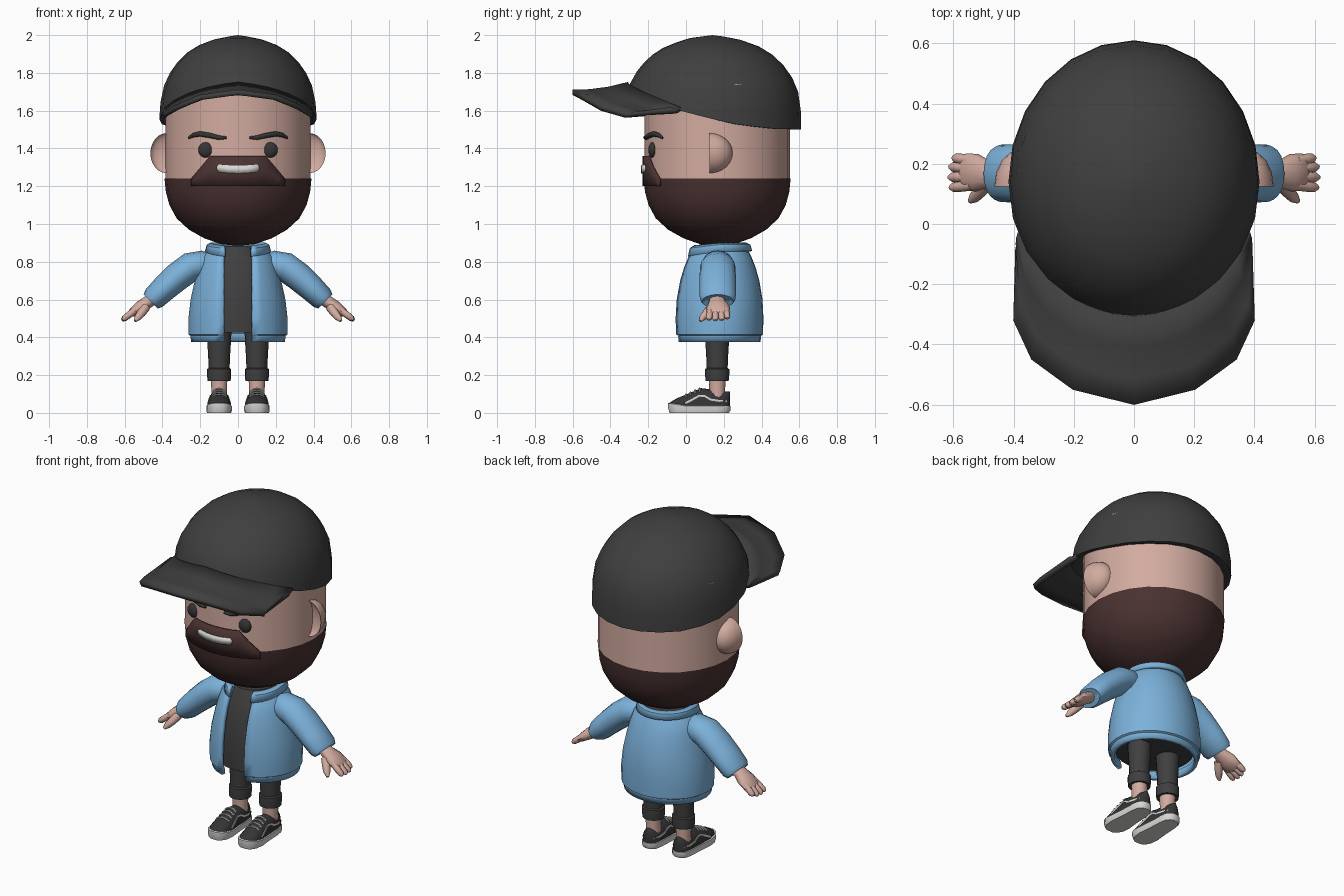
import bpy, bmesh, math
from mathutils import Vector

if "Cube" in bpy.data.objects:
    bpy.data.objects.remove(bpy.data.objects["Cube"])


def material(name, rgb):
    m = bpy.data.materials.new(name)
    m.diffuse_color = (*rgb, 1)
    m.use_nodes = True
    m.node_tree.nodes["Principled BSDF"].inputs["Base Color"].default_value = m.diffuse_color
    return m


CHARCOAL = material("charcoal cloth", (0.05, 0.05, 0.05))
BLACK = material("soft black", (0.035, 0.035, 0.036))
SKIN = material("skin", (0.65, 0.41, 0.35))
BROWN = material("dark brown hair", (0.068, 0.032, 0.031))
BLUE = material("jacket blue", (0.20, 0.44, 0.70))
WHITE = material("off white", (0.68, 0.68, 0.66))


def interp(x, pts):
    """Piecewise linear lookup in a list of (x, value)."""
    if x <= pts[0][0]:
        return pts[0][1]
    for (a, va), (b, vb) in zip(pts, pts[1:]):
        if x <= b:
            return va + (vb - va) * (x - a) / (b - a)
    return pts[-1][1]


def loft(name, rows, mat, closed=True, caps=True, thick=0, angle=40):
    """Skin a list of point rows with quads."""
    bm = bmesh.new()
    vs = [[bm.verts.new(p) for p in row] for row in rows]
    n = len(rows[0])
    for r0, r1 in zip(vs, vs[1:]):
        for i in range(n if closed else n - 1):
            j = (i + 1) % n
            bm.faces.new((r0[i], r0[j], r1[j], r1[i]))
    if closed and caps:
        bm.faces.new(vs[0])
        bm.faces.new(vs[-1])
    bmesh.ops.remove_doubles(bm, verts=bm.verts[:], dist=0.0002)
    bmesh.ops.recalc_face_normals(bm, faces=bm.faces[:])
    me = bpy.data.meshes.new(name)
    bm.to_mesh(me)
    bm.free()
    me.materials.append(mat)
    me.shade_smooth()
    me.set_sharp_from_angle(angle=math.radians(angle))
    ob = bpy.data.objects.new(name, me)
    bpy.context.collection.objects.link(ob)
    if thick:
        mod = ob.modifiers.new("thickness", 'SOLIDIFY')
        mod.thickness = thick
        mod.offset = 0
    return ob


def ring(rx, ry, cy, z, n=24, cx=0):
    return [(cx + rx * math.sin(2 * math.pi * i / n), cy - ry * math.cos(2 * math.pi * i / n), z)
            for i in range(n)]


def tube(name, pts, radii, mat, side=(0, 1, 0), n=10):
    """Tube along a path; radii are numbers or (along side, across) pairs."""
    pts = [Vector(p) for p in pts]
    rows = []
    for i, p in enumerate(pts):
        t = (pts[min(i + 1, len(pts) - 1)] - pts[max(i - 1, 0)]).normalized()
        c = t.cross(Vector(side)).normalized()
        b = c.cross(t)
        ra, rb = radii[i] if isinstance(radii[i], tuple) else (radii[i], radii[i])
        rows.append([p + b * ra * math.cos(k * 2 * math.pi / n) + c * rb * math.sin(k * 2 * math.pi / n)
                     for k in range(n)])
    return loft(name, rows, mat, angle=50)


def ball(name, centre, size, mat, shape=lambda p: p, u=16, v=12):
    rows = []
    for j in range(v + 1):
        t = math.pi * j / v
        rows.append([Vector(centre) + Vector(shape((size[0] * math.sin(t) * math.cos(2 * math.pi * i / u),
                     size[1] * math.sin(t) * math.sin(2 * math.pi * i / u),
                     size[2] * math.cos(t)))) for i in range(u)])
    return loft(name, rows, mat, caps=False, angle=60)


HY = 0.165  # shared body axis


def wrap(x, z, r):
    """Point on the front of the head column."""
    return (x, HY - math.sqrt(r * r - x * x), z)


# Head column and bearded jaw
loft("head", [ring(0.385, 0.385, HY, z) for z in (1.2, 1.45, 1.74)], SKIN)
jaw = [(0.885, 0.0), (0.893, 0.09), (0.925, 0.18), (0.97, 0.26), (1.03, 0.325),
       (1.1, 0.363), (1.17, 0.382), (1.24, 0.389)]
loft("beard", [ring(r, r, HY, z) for z, r in jaw], BROWN, caps=False)
top = [(-0.245, 1.24), (-0.145, 1.36), (0.145, 1.36), (0.245, 1.24)]
xs = [-0.245, -0.215, -0.18, -0.145, -0.1, -0.05, 0, 0.05, 0.1, 0.145, 0.18, 0.215, 0.245]
loft("moustache", [[wrap(x, 1.20 + (interp(x, top) - 1.20) * f, 0.39) for x in xs]
                   for f in (0, 0.5, 1)], BROWN, closed=False, thick=0.012)
mouth = [(-0.112, 0.008), (-0.1, 0.02), (0, 0.021), (0.1, 0.02), (0.112, 0.008)]
loft("teeth", [[wrap(x, 1.289 + 0.6 * x * x + s * interp(x, mouth), 0.399)
                for x in (-0.112, -0.1, -0.05, 0, 0.05, 0.1, 0.112)] for s in (-1, 1)],
     WHITE, closed=False, thick=0.008)

# Cap crown
CY = 0.14
rim_line = [(-0.33, 1.68), (-0.05, 1.605), (0.1, 1.565), (0.25, 1.53), (0.45, 1.505), (0.61, 1.5)]
crown = [(1.5, 1.0), (1.6, 0.995), (1.7, 0.965), (1.77, 0.905), (1.83, 0.82), (1.88, 0.72),
         (1.92, 0.61), (1.95, 0.48), (1.985, 0.25), (2.0, 0.0)]


def rim(a):
    return interp(CY - 0.47 * math.cos(a), rim_line)


def crown_row(f, inset=1, lift=0):
    row = []
    for i in range(24):
        a = 2 * math.pi * i / 24
        z = rim(a) + (2 - rim(a)) * f
        r = interp(z, crown) * inset
        row.append((0.418 * r * math.sin(a), CY - 0.47 * r * math.cos(a), z + lift))
    return row


loft("cap_crown", [crown_row(0, 0.8, 0.03), crown_row(0, 0.95)] +
     [crown_row(f) for f in (0, 0.2, 0.4, 0.55, 0.68, 0.79, 0.88, 0.95, 0.985, 1)], CHARCOAL, caps=False)

# Cap brim, drooping at the sides
bx = [(0, 0), (0.33, 0.2), (0.6, 0.335), (0.8, 0.395), (1, 0.392)]
by = [(0, -0.6), (0.33, -0.55), (0.6, -0.45), (0.8, -0.32), (1, -0.08)]
bz = [(0, 1.697), (0.33, 1.67), (0.6, 1.612), (0.8, 1.575), (1, 1.605)]
brim = []
for f in (0, 0.35, 0.7, 1):
    row = []
    for u in (-1, -0.8, -0.6, -0.45, -0.33, -0.16, 0, 0.16, 0.33, 0.45, 0.6, 0.8, 1):
        a, w = math.radians(68) * u, abs(u)
        inner = Vector((0.405 * math.sin(a), CY - 0.445 * math.cos(a), rim(a) + 0.05 * (1 - w) + 0.008))
        outer = Vector((math.copysign(interp(w, bx), u), interp(w, by), interp(w, bz)))
        row.append(inner.lerp(outer, f) - Vector((0, 0, 0.012 * math.sin(math.pi * f))))
    brim.append(row)
loft("cap_brim", brim, CHARCOAL, closed=False, thick=0.028)

# Jacket shell with a front opening
coat = [(0.377, 0.238, 0.212), (0.415, 0.243, 0.216), (0.42, 0.252, 0.226), (0.5, 0.252, 0.227),
        (0.6, 0.24, 0.222), (0.7, 0.218, 0.205), (0.77, 0.2, 0.185), (0.82, 0.182, 0.165),
        (0.86, 0.145, 0.145), (0.88, 0.125, 0.135)]


def open_row(rx, ry, z, gap, drop=0, n=28):
    a0 = math.asin(gap / rx)
    angles = [a0 + (2 * math.pi - 2 * a0) * i / n for i in range(n + 1)]
    return [(rx * math.sin(a), 0.172 - ry * math.cos(a), z - drop * max(0, math.cos(a))) for a in angles]


loft("jacket", [open_row(rx, ry, z, 0.075) for z, rx, ry in coat], BLUE, closed=False, thick=0.022)
loft("collar", [open_row(rx, ry, z, 0.07, d) for z, rx, ry, d in
                ((0.893, 0.14, 0.145, 0.015), (0.885, 0.158, 0.162, 0.02), (0.855, 0.166, 0.17, 0.03))],
     BLUE, closed=False, thick=0.018)
loft("shirt", [ring(rx * 0.88, ry * 0.92, 0.172, max(z, 0.425)) for z, rx, ry in coat[2:]], CHARCOAL)

# Shoe shape tables along the length: half width, upper height
shoe_w = [(-0.092, 0.02), (-0.08, 0.042), (-0.05, 0.06), (0, 0.066), (0.08, 0.058),
          (0.16, 0.054), (0.205, 0.047), (0.225, 0.03), (0.232, 0.012)]
shoe_h = [(-0.092, 0.05), (-0.06, 0.073), (0, 0.097), (0.06, 0.125), (0.1, 0.137),
          (0.15, 0.122), (0.225, 0.112)]


def upper(y, a, out=1.0):
    h = interp(y, shoe_h) - 0.03
    return Vector((interp(y, shoe_w) * 0.94 * out * math.cos(a), y, 0.03 + h * out * math.sin(a) ** 0.8))


def at_height(y, z):
    f = min(1, max(0, (z - 0.03) / (interp(y, shoe_h) - 0.03)))
    return math.asin(f ** 1.25)


for s, side in ((-1, "left"), (1, "right")):
    def M(*p):
        return (s * p[0], p[1], p[2])

    # Face features
    ball(side + "_eye", wrap(s * 0.17, 1.392, 0.382), (0.04, 0.022, 0.041), BLACK)
    brow = [(0.062, 1.457), (0.1, 1.457), (0.15, 1.469), (0.2, 1.477), (0.235, 1.471), (0.262, 1.455)]
    tube(side + "_brow", [wrap(s * x, z, 0.39) for x, z in brow],
         [0.007, 0.012, 0.014, 0.014, 0.012, 0.005], BLACK)
    # Ear: rounded behind, scooped in front
    ball(side + "_ear", (s * 0.378, 0.125, 1.375), (0.086, 0.122, 0.106), SKIN,
         lambda p: (p[0], p[1] if p[1] > 0 else -0.3 * p[1], p[2]))

    # Sleeve and hand
    arm = [(0.13, 0.775), (0.19, 0.785), (0.25, 0.773), (0.32, 0.722), (0.39, 0.66), (0.445, 0.607),
           (0.462, 0.59), (0.455, 0.597)]
    tube(side + "_sleeve", [M(x, HY + 0.003, z) for x, z in arm],
         [(0.06, 0.06), (0.085, 0.074), (0.094, 0.078), (0.096, 0.076), (0.097, 0.07),
          (0.095, 0.064), (0.083, 0.053), (0.06, 0.036)], BLUE, n=16)
    tube(side + "_palm", [M(0.44, HY, 0.61), M(0.48, HY, 0.585), M(0.52, HY + 0.005, 0.558),
                          M(0.56, HY + 0.008, 0.53), M(0.575, HY + 0.008, 0.52)],
         [(0.04, 0.032), (0.045, 0.033), (0.062, 0.033), (0.062, 0.024), (0.045, 0.012)], SKIN, n=12)
    for k, (y, reach) in enumerate(((0.12, 0.95), (0.155, 1.0), (0.19, 0.97), (0.222, 0.82))):
        a, b = Vector(M(0.54, HY + (y - HY) * 0.8, 0.547)), Vector(M(0.615, y, 0.49))
        tube(f"{side}_finger_{k + 1}", [a.lerp(b, f * reach) for f in (0, 0.5, 0.85, 1.0)],
             [0.018, 0.018, 0.016, 0.007], SKIN, n=8)
    tube(side + "_thumb", [M(0.49, 0.135, 0.56), M(0.51, 0.11, 0.53), M(0.53, 0.088, 0.505),
                           M(0.545, 0.075, 0.487)], [0.026, 0.023, 0.019, 0.008], SKIN, n=8)

    # Trouser leg with turned cuff, and ankle
    X = 0.1 * s
    loft(side + "_trouser_leg", [ring(r, r, HY, z, 16, X) for z, r in
                                 ((0.2, 0.054), (0.3, 0.058), (0.4, 0.064), (0.47, 0.066))], CHARCOAL)
    loft(side + "_trouser_cuff", [ring(r, r, HY, z, 16, X) for z, r in
                                  ((0.172, 0.05), (0.17, 0.061), (0.2, 0.064), (0.232, 0.064),
                                   (0.238, 0.054))], CHARCOAL)
    loft(side + "_ankle", [ring(r, r, HY, z, 14, X) for z, r in
                           ((0.08, 0.042), (0.12, 0.042), (0.18, 0.045))], SKIN)

    # Shoe: sole, upper, side stripe and laces
    O = Vector((X, 0, 0))
    ys = [p[0] for p in shoe_w]
    edge = [(-interp(y, shoe_w), y) for y in ys] + [(interp(y, shoe_w), y) for y in reversed(ys)]
    loft(side + "_sole", [[O + Vector((x * k, 0.07 + (y - 0.07) * k, z if z == 0 else
                                       z + 0.015 * max(0, -y / 0.09))) for x, y in edge]
                          for z, k in ((0, 0.97), (0.012, 1.02), (0.036, 1.02), (0.038, 0.95))], WHITE)
    loft(side + "_shoe_upper", [[O + upper(y, math.pi * i / 12) for i in range(13)] for y in ys],
         BLACK, caps=True)
    for e in (-1, 1):
        stripe = [(-0.005, 0.05), (0.03, 0.068), (0.07, 0.09), (0.1, 0.088), (0.13, 0.07), (0.17, 0.064),
                  (0.215, 0.06)]
        pts = [upper(y, at_height(y, z), 1.01) for y, z in stripe]
        tube(f"{side}_stripe_{'inner' if e * s < 0 else 'outer'}",
             [O + Vector((e * p.x, p.y, p.z)) for p in pts],
             [(0.003, 0.006)] * len(pts), WHITE, side=(1, 0, 0), n=6)
    for k in range(4):
        y = 0.0 + 0.024 * k
        tube(f"{side}_lace_{k + 1}", [O + upper(y, math.radians(d), 1.02) for d in (50, 70, 90, 110, 130)],
             [0.0045] * 5, WHITE, n=6)
